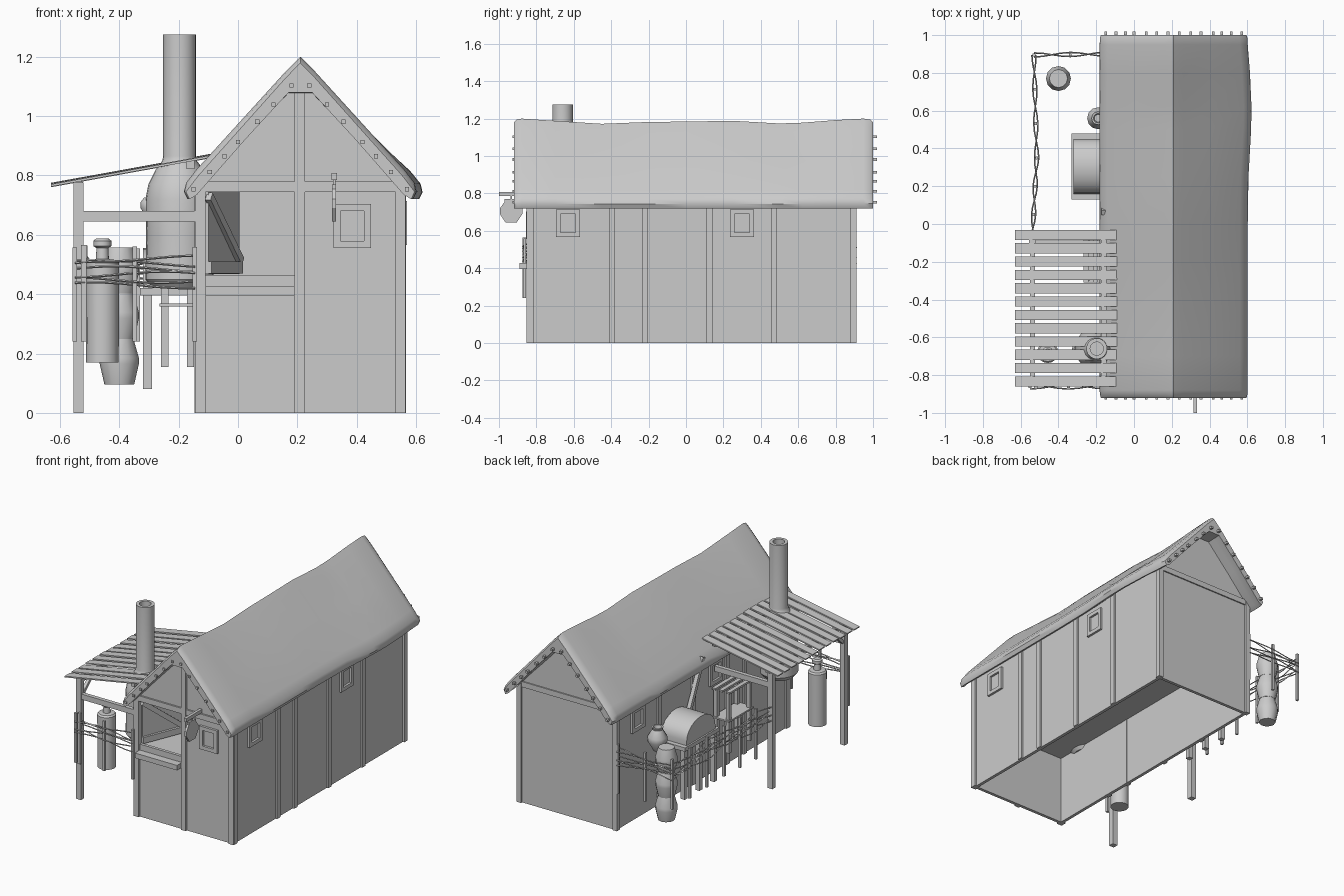
import bpy, bmesh, math, random
from mathutils import Vector

if "Cube" in bpy.data.objects:
    bpy.data.objects.remove(bpy.data.objects["Cube"])
random.seed(4)


def make(name, verts, faces, smooth=None):
    me = bpy.data.meshes.new(name)
    me.from_pydata([tuple(v) for v in verts], [], faces)
    bm = bmesh.new()
    bm.from_mesh(me)
    bmesh.ops.recalc_face_normals(bm, faces=bm.faces)
    bm.to_mesh(me)
    bm.free()
    ob = bpy.data.objects.new(name, me)
    bpy.context.collection.objects.link(ob)
    if smooth:
        bpy.ops.object.select_all(action='DESELECT')
        ob.select_set(True)
        bpy.context.view_layer.objects.active = ob
        bpy.ops.object.shade_smooth_by_angle(angle=math.radians(smooth))
    return ob


def loft(name, rings, smooth=None):
    n, v = len(rings[0]), [p for r in rings for p in r]
    f = [(i*n+j, i*n+(j+1) % n, (i+1)*n+(j+1) % n, (i+1)*n+j)
         for i in range(len(rings)-1) for j in range(n)]
    f += [tuple(range(n))[::-1], tuple(range(len(v)-n, len(v)))]
    return make(name, v, f, smooth)


def box(name, x0, x1, y0, y1, z0, z1):
    return loft(name, [[(x0, y0, z), (x1, y0, z), (x1, y1, z), (x0, y1, z)] for z in (z0, z1)])


def beam(name, p, q, w, t):
    p, q = Vector(p), Vector(q)
    d = (q-p).normalized()
    a = d.cross(Vector((0, 0, 1)) if abs(d.z) < .95 else Vector((0, 1, 0))).normalized()
    b = d.cross(a)
    return loft(name, [[c+a*w/2*i+b*t/2*j for i, j in ((-1, -1), (1, -1), (1, 1), (-1, 1))]
                       for c in (p, q)])


def lathe(name, x, y, prof, n=16):
    return loft(name, [[(x+r*math.cos(2*math.pi*k/n), y+r*math.sin(2*math.pi*k/n), z)
                        for k in range(n)] for r, z in prof], 35)


# thatched roof: rounded thick section swept along y with a sagging ridge
half = [(.0, 1.2), (.05, 1.15), (.2, .985), (.35, .82), (.385, .775), (.392, .745), (.38, .72),
        (.355, .735), (.19, .92), (.04, 1.08)]
section = half + [(-x, z) for x, z in half[:0:-1]]
stations = [(-.92, .0, 0, .035), (-.905, 0, 0, .01), (-.88, 0, 0, 0), (-.7, -.012, 0, 0),
            (-.45, -.028, 0, 0), (-.2, -.018, 0, 0), (.0, -.016, 0, 0), (.25, -.012, .004, 0),
            (.5, -.026, .018, 0), (.62, -.022, .02, 0), (.8, -.008, .012, 0),
            (.95, 0, .0, 0), (.985, 0, 0, .01), (1.0, 0, 0, .035)]
rings = []
for y, sag, bulge, s in stations:
    ring = []
    for i, (x, z) in enumerate(section):
        k = max(0, (z-.72)/.48)
        outer = i <= 6 or i >= len(section)-6
        zz = z + sag*k - (s*.6 if outer and z > .76 else 0)
        ring.append((.21 + x*(1-s*.5) + (bulge if x > .2 else 0), y, zz))
    rings.append(ring)
loft('thatched_roof', rings, 40)

# thatch pegs along both gables
for y in (-.92, 1.0):
    for s in (-1, 1):
        for d in (.03, .09, .145, .21, .255, .305, .36):
            x, z = .21+s*d, 1.135-d*1.06
            box('thatch_peg', x-.007, x+.007, y-.008, y+.02, z-.007, z+.007)

# walls
box('right_wall', .535, .555, -.84, .9, 0, .78)
box('left_wall', -.135, -.115, -.84, .9, 0, .78)
box('back_wall', -.13, .55, .88, .9, 0, .78)
box('front_wall_right', .2, .55, -.84, -.82, 0, .78)
box('lower_front_door', -.13, .2, -.84, -.82, 0, .465)
box('floor', -.12, .54, -.82, .88, .44, .46)
gable = [(-.135, .745), (.555, .745), (.555, .775), (.26, 1.1), (.16, 1.1), (-.135, .775)]
for n, y in (('front_gable', -.84), ('back_gable', .88)):
    loft(n, [[(x, yy, z) for x, z in gable] for yy in (y, y+.02)])

# timber frame
for y in (-.83, -.395, -.22, .125, .47, .895):
    for x in (-.13, .55):
        box('wall_post', x-.016, x+.016, y-.016, y+.016, 0, .77)
for y in (-.838, .895):
    box('tie_beam', -.14, .56, y-.013, y+.013, .745, .78)
box('front_middle_post', .19, .225, -.852, -.82, 0, 1.1)
box('front_left_post', -.145, -.11, -.852, -.82, 0, .77)
box('front_right_post', .53, .565, -.852, -.82, 0, .77)
box('door_counter', -.11, .19, -.89, -.84, .395, .427)

# open upper door leaf with brace, hinged at the left and swung inward
leaf = [(-.11, -.82), (-.1, -.825), (.005, -.56), (-.005, -.555)]
loft('upper_door_leaf', [[(x, y, z) for x, y in leaf] for z in (.468, .745)])
beam('door_brace', (-.098, -.83, .73), (.008, -.57, .51), .02, .03)
beam('door_bottom_rail', (-.098, -.83, .49), (.008, -.57, .49), .02, .04)


# windows: square frames standing slightly proud of the walls
def window(c, axis):
    for k, s in ((0, 1), (0, -1), (1, 1), (1, -1)):
        h, v = (.064, .012) if k else (.012, .074)
        du, dz = (0, s*.062) if k else (s*.052, 0)
        hx, hy = (h, .012) if axis == 'x' else (.012, h)
        x = c[0]+(du if axis == 'x' else 0)
        y = c[1]+(0 if axis == 'x' else du)
        box('window_frame', x-hx, x+hx, y-hy, y+hy, c[2]+dz-v, c[2]+dz+v)


window((.385, -.843, .63), 'x')
for x, y in ((.557, -.63), (.557, .3), (-.137, .69), (-.137, -.1)):
    window((x, y, .64), 'y')

# hanging sign
box('sign_arm', .315, .333, -1.0, -.84, .785, .808)
sign = [(-.03, .645), (.03, .645), (.06, .69), (.06, .72), (.035, .755), (.035, .77),
        (-.035, .77), (-.035, .755), (-.06, .72), (-.06, .69)]
loft('sign_board', [[(x, -.935+y, z) for y, z in sign] for x in (.317, .331)])
beam('sign_hanger', (.324, -.935, .765), (.324, -.935, .79), .008, .008)

# lean-to: slats, rails, posts, beams
for i in range(12):
    y = -.058-.0705*i
    j = random.uniform(-.004, .004)
    beam('lean_to_slat', (-.63, y, .768+j), (-.09, y, .866+j), .054, .008)
for x, z in ((-.537, .765), (-.16, .835)):
    box('lean_to_rail', x-.014, x+.014, -.84, -.06, z-.014, z+.014)
for y in (-.1, -.835):
    box('lean_to_post', -.555, -.52, y-.017, y+.017, 0, .777)
    box('lean_to_beam', -.53, -.14, y-.013, y+.013, .645, .68)
beam('lean_to_brace', (-.537, -.82, .66), (-.537, -.7, .77), .02, .02)
beam('wall_brace', (-.16, .21, .48), (-.16, .06, .80), .025, .025)

# kiln with open chimney
lathe('kiln_chimney', -.197, -.66,
      [(.09, .42), (.115, .45), (.112, .6), (.115, .72), (.105, .77), (.08, .82), (.058, .85),
       (.055, .865), (.055, 1.275), (.035, 1.275), (.035, 1.15)], 24)
beam('kiln_spout', (-.295, -.66, .55), (-.295, -.66, .68), .03, .03)
lathe('kiln_spout_cap', -.302, -.66, [(.015, .67), (.026, .69), (.026, .71), (.015, .725)], 10)

# hanging can
lathe('hanging_can', -.457, -.68,
      [(.055, .17), (.056, .505), (.048, .515), (.022, .518), (.02, .555), (.03, .562),
       (.03, .58), (.02, .588)])

# vaulted oven on a legged platform
box('oven_platform', -.33, -.145, .13, .48, .395, .42)
arch = [(.16, .42)] + [(.305-.145*math.cos(a), .45+.105*math.sin(a))
                       for a in [math.pi*k/12 for k in range(13)]] + [(.45, .42)]
loft('oven_vault', [[(x, y, z) for y, z in arch] for x in (-.32, -.14)], 35)
for y in (.155, .305, .455):
    box('oven_leg', -.32, -.29, y-.015, y+.015, .08, .4)

# small pot beside the oven
lathe('small_pot', -.19, .56,
      [(.025, .4), (.058, .46), (.058, .49), (.03, .535), (.035, .55), (.025, .55), (.02, .53)], 12)

# work bench with shelf and slatted top
for y in (-.29, -.08):
    for x in (-.247, -.16):
        box('bench_leg', x-.012, x+.012, y-.012, y+.012, .155, .54)
box('bench_shelf', -.265, -.145, -.31, -.06, .358, .368)
for x in (-.255, -.205, -.155):
    box('bench_top_slat', x-.013, x+.013, -.31, -.06, .54, .552)

# stack of pots
for k in range(3):
    z = .095+.154*k
    lathe('stacked_pot', -.4, .77, [(.05, z), (.066, z+.07), (.066, z+.09), (.048, z+.154)], 12)


# wattle fences: stakes with wavy woven strands
def fence(p, q, n):
    p, q = Vector(p), Vector(q)
    side = Vector((q.y-p.y, p.x-q.x)).normalized()
    for i in range(n+1):
        c = p.lerp(q, i/n)
        h = random.uniform(-.012, .0)
        beam('fence_stake', (c.x, c.y, .24), (c.x, c.y, .565+h), .015, .015)
    for k in range(6):
        z0, ph = .43+.018*k, random.uniform(0, 6)
        ring, steps = [], n*4
        for i in range(steps+1):
            t = i/steps
            c = p.lerp(q, t) + side*(.011*math.cos(math.pi*(t*n+k)))
            z = z0+.01*math.sin(t*n*2+ph)
            o = side*.004
            ring.append([(c.x-o.x, c.y-o.y, z), (c.x, c.y, z-.004),
                         (c.x+o.x, c.y+o.y, z), (c.x, c.y, z+.004)])
        loft('fence_strand', ring)


fence((-.145, .9), (-.53, .895), 2)
fence((-.53, .895), (-.515, .35), 3)
fence((-.515, .35), (-.54, -.1), 3)
fence((-.55, -.862), (-.145, -.862), 2)
beam('fence_stake', (-.52, -.865, .24), (-.52, -.865, .565), .018, .018)
